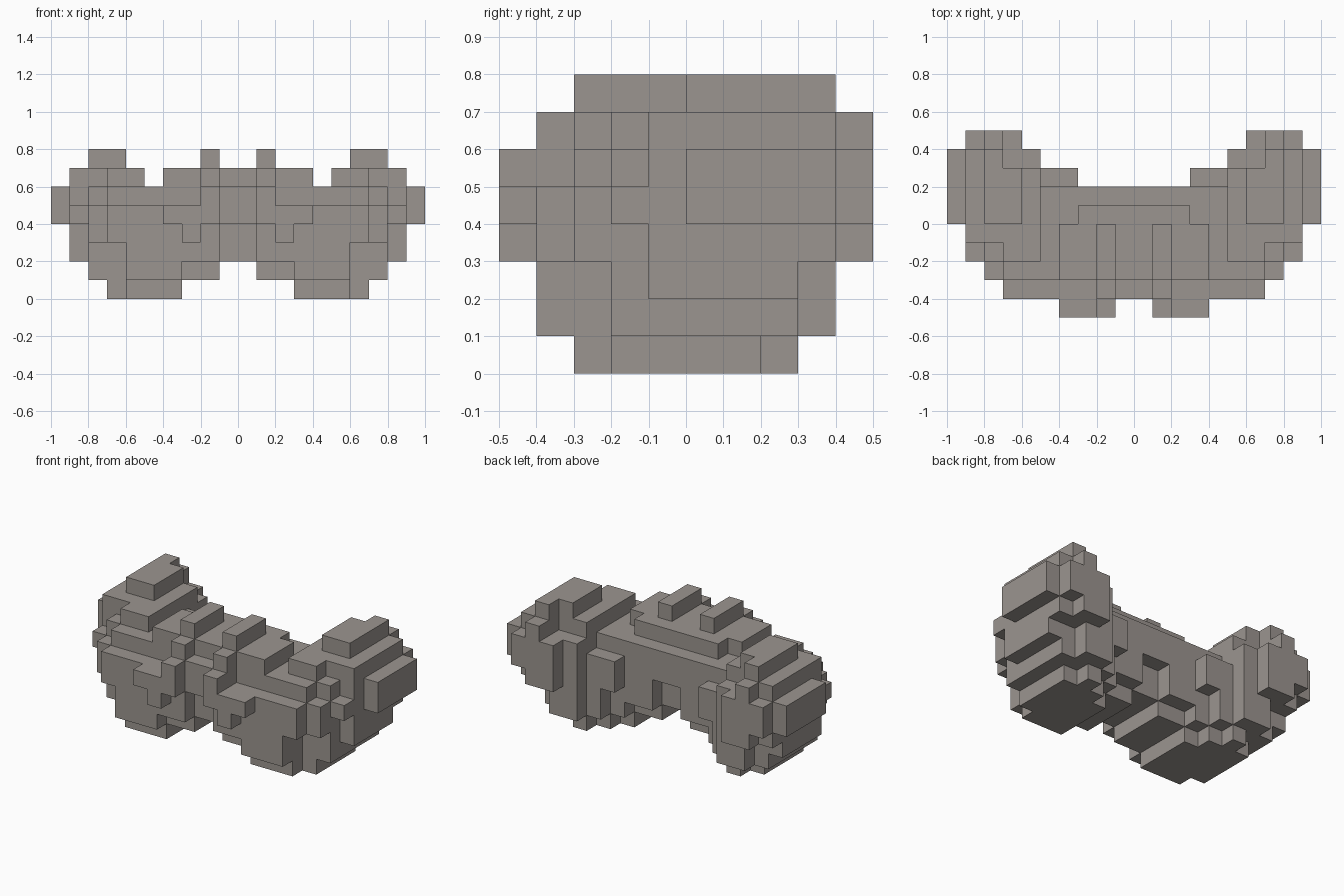
import bpy
import bmesh
from mathutils import Vector

cube = bpy.data.objects.get("Cube")
if cube:
    bpy.data.objects.remove(cube, do_unlink=True)

UNIT = 0.1  # size of one block

stone = bpy.data.materials.new("warm_grey")
stone.use_nodes = True
GREY = (0.33, 0.30, 0.277, 1.0)
stone.diffuse_color = GREY
stone.node_tree.nodes["Principled BSDF"].inputs["Base Color"].default_value = GREY

# Each part is a set of boxes (x0, x1, y0, y1, z0, z1) in blocks, for the +x half
bridge = [
    (0, 1, -3, 1, 2, 4), (0, 1, -4, 2, 4, 6),
    (1, 3, -3, 1, 1, 2), (1, 3, -4, 2, 2, 5),
    (1, 2, -4, 2, 5, 6), (2, 5, -3, 2, 5, 6),
    (0, 3, -3, 1, 6, 7), (3, 4, -3, 0, 6, 7), (1, 2, -4, -3, 6, 7),
    (3, 5, -4, 2, 1, 5), (3, 5, 2, 3, 3, 5), (4, 5, 2, 3, 1, 3),
]
ridge = [(1, 2, -3, 0, 7, 8)]
front_bump = [(1, 2, -5, -4, 4, 6), (2, 4, -5, -4, 4, 5), (2, 3, -5, -4, 3, 4)]
foot = [(3, 4, -3, 1, 0, 1), (4, 5, -3, 2, 0, 1),
        (5, 6, -3, 3, 0, 1), (6, 7, -2, 2, 0, 1)]
lobe = [
    (5, 6, -4, 4, 1, 5), (5, 6, -3, 4, 5, 6),
    (6, 7, -2, 4, 1, 3), (6, 7, -4, 5, 3, 5), (6, 7, -3, 5, 5, 6),
    (7, 8, -2, 3, 1, 3), (7, 8, -3, 5, 3, 5), (7, 8, -2, 5, 5, 6),
    (8, 9, -1, 3, 2, 3), (8, 9, -1, 4, 3, 4),
    (8, 9, -2, 5, 4, 5), (8, 9, -1, 5, 5, 6),
    (5, 7, -2, 3, 6, 7), (7, 8, -1, 5, 6, 7), (8, 9, -1, 4, 6, 7),
]
crest = [(6, 7, 0, 3, 7, 8), (7, 8, 0, 4, 7, 8)]
side_plate = [(9, 10, 0, 4, 4, 6)]


def cells_of(boxes):
    """Unit blocks filled by the boxes."""
    return {(x, y, z)
            for x0, x1, y0, y1, z0, z1 in boxes
            for x in range(x0, x1) for y in range(y0, y1) for z in range(z0, z1)}


def mirrored(cells):
    return {(-1 - x, y, z) for x, y, z in cells}


# Bridge spans both halves; the other parts come in left and right pairs
half = cells_of(bridge)
parts = {"bridge": half | mirrored(half)}
for name, boxes in (("ridge", ridge), ("front_bump", front_bump), ("foot", foot),
                    ("lobe", lobe), ("crest", crest), ("side_plate", side_plate)):
    cells = cells_of(boxes)
    parts["left_" + name] = cells
    parts["right_" + name] = mirrored(cells)

solid = set().union(*parts.values())


def build(name, cells):
    """Mesh of the exposed block faces only."""
    bm = bmesh.new()
    for c in sorted(cells):
        centre = Vector(c) + Vector((0.5, 0.5, 0.5))
        for axis in range(3):
            for sign in (-1, 1):
                n = Vector((0, 0, 0))
                n[axis] = sign
                if tuple(int(c[i] + n[i]) for i in range(3)) in solid:
                    continue
                u = Vector((0, 0, 0))
                u[(axis + 1) % 3] = 0.5
                v = n.cross(u)
                mid = centre + n * 0.5
                corners = (mid - u - v, mid + u - v, mid + u + v, mid - u + v)
                bm.faces.new([bm.verts.new(p * UNIT) for p in corners])
    bmesh.ops.remove_doubles(bm, verts=bm.verts[:], dist=0.001)
    mesh = bpy.data.meshes.new(name)
    bm.to_mesh(mesh)
    bm.free()
    mesh.materials.append(stone)
    bpy.context.collection.objects.link(bpy.data.objects.new(name, mesh))


for part_name, part_cells in parts.items():
    build(part_name, part_cells)
